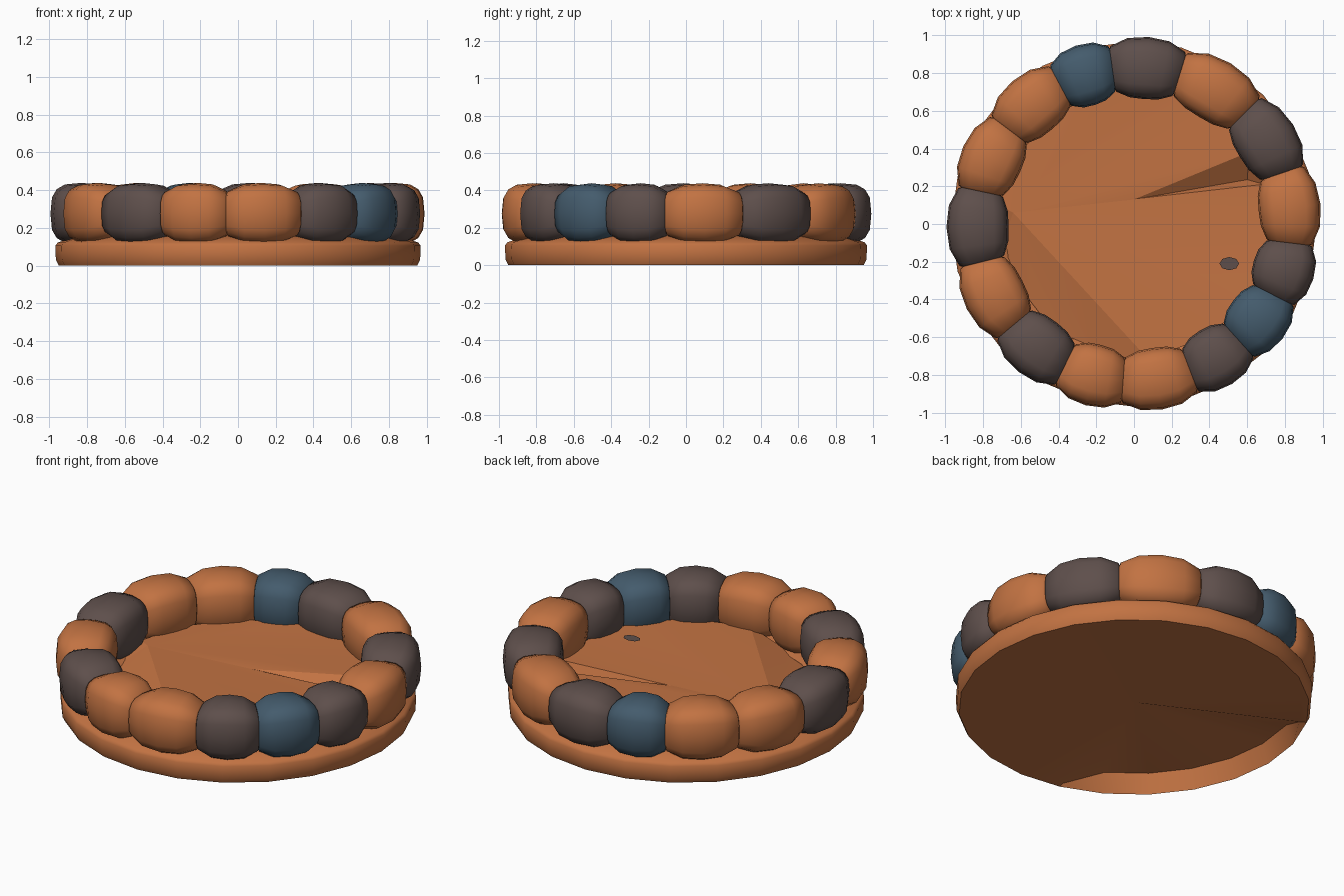
import bpy, bmesh, math
from math import radians, cos, sin

if "Cube" in bpy.data.objects:
    bpy.data.objects.remove(bpy.data.objects["Cube"])


def material(name, rgb):
    m = bpy.data.materials.new(name)
    m.diffuse_color = (*rgb, 1)
    m.use_nodes = True
    m.node_tree.nodes["Principled BSDF"].inputs["Base Color"].default_value = m.diffuse_color
    return m


ORANGE = material("burnt_orange", (0.54, 0.17, 0.055))
GREY = material("warm_grey", (0.112, 0.078, 0.071))
BLUE = material("slate_blue", (0.058, 0.106, 0.152))


def finish(bm, name, mat, angle):
    bmesh.ops.recalc_face_normals(bm, faces=bm.faces)
    me = bpy.data.meshes.new(name)
    bm.to_mesh(me)
    bm.free()
    me.materials.append(mat)
    ob = bpy.data.objects.new(name, me)
    bpy.context.collection.objects.link(ob)
    bpy.ops.object.select_all(action='DESELECT')
    ob.select_set(True)
    bpy.context.view_layer.objects.active = ob
    bpy.ops.object.shade_smooth_by_angle(angle=radians(angle))
    return ob


def polar(r, deg, z):
    return (r * cos(radians(deg)), r * sin(radians(deg)), z)


def bridge(bm, a, b):
    n = len(a)
    for i in range(n):
        bm.faces.new((a[i], a[(i + 1) % n], b[(i + 1) % n], b[i]))


# One cushion-shaped stone swept along the ring between two angles
def stone(name, a0, a1, mat):
    bm = bmesh.new()
    mid, half = (a0 + a1) / 2, (a1 - a0) / 2 + 0.6
    rings = []
    for u, s in ((-1, .55), (-.92, .74), (-.5, .95), (0, 1), (.5, .95), (.92, .74), (1, .55)):
        ring = []
        for k in range(16):
            t = 2 * math.pi * k / 16
            c, d = cos(t), sin(t)
            c = math.copysign(abs(c) ** .66, c)
            d = math.copysign(abs(d) ** .66, d)
            ring.append(bm.verts.new(polar(.829 + .165 * s * c, mid + half * u, .275 + .163 * s * d)))
        rings.append(ring)
    for a, b in zip(rings, rings[1:]):
        bridge(bm, a, b)
    bm.faces.new(rings[0])
    bm.faces.new(rings[-1])
    finish(bm, name, mat, 50)


edges = [-7, 19, 45, 73, 98, 118, 143, 168, 194, 220, 244, 266, 291, 312, 333, 353]
for i, key in enumerate("OGOGBOOGOGOOGBG"):
    stone("ring_stone_%02d" % (i + 1), edges[i], edges[i + 1], {"O": ORANGE, "G": GREY, "B": BLUE}[key])

# Base: thick rim carrying the stones, with an underside hollowed at the front left
N = 24
bm = bmesh.new()
profile = [(.95, 0), (.965, .03), (.968, .105), (.955, .122), (.87, .15), (.78, .17), (.69, .13)]
rings = [[bm.verts.new(polar(r, 360 * i / N, z)) for i in range(N)] for r, z in profile]
for a, b in zip(rings, rings[1:]):
    bridge(bm, a, b)


def hollow(deg):
    return 160 < deg < 255


inner = [bm.verts.new(polar(.91, 360 * i / N, .11 if hollow(360 * i / N) else 0.0)) for i in range(N)]
bridge(bm, inner, rings[0])
hub = bm.verts.new((0, 0, .03))
for i in range(N):
    bm.faces.new((inner[i], hub, inner[(i + 1) % N]))
finish(bm, "base_rim", ORANGE, 40)

# Floor: creased sheet fanning out from a point at the left side
bm = bmesh.new()
apex = bm.verts.new((-.64, .06, .185))
fold = bm.verts.new((0, .13, .188))
heights = [(-170, .12), (-150, .10), (-128, .105), (-105, .13), (-84, .2), (-55, .205), (-30, .205), (-8, .19),
           (17, .19), (32, .21), (50, .205), (75, .205), (100, .21), (125, .2), (150, .19), (172, .18)]
rim = [bm.verts.new(polar(.72, a, z)) for a, z in heights]
for i, (a, b) in enumerate(zip(rim, rim[1:])):
    if heights[i][0] == 17:
        # Sunken fold at the right of the floor
        dip = bm.verts.new((.6, .235, .12))
        for f in ((apex, a, fold), (fold, a, dip), (a, b, dip), (b, fold, dip), (apex, fold, b)):
            bm.faces.new(f)
    else:
        bm.faces.new((apex, a, b))
bm.faces.new((apex, rim[-1], rim[0]))
finish(bm, "floor", ORANGE, 8)

# Small grey patch showing on the floor
bm = bmesh.new()
spot = [bm.verts.new((.505 + .052 * cos(k * math.pi / 4), -.21 + .035 * sin(k * math.pi / 4), .207)) for k in range(8)]
bm.faces.new(spot)
finish(bm, "floor_patch", GREY, 30)
